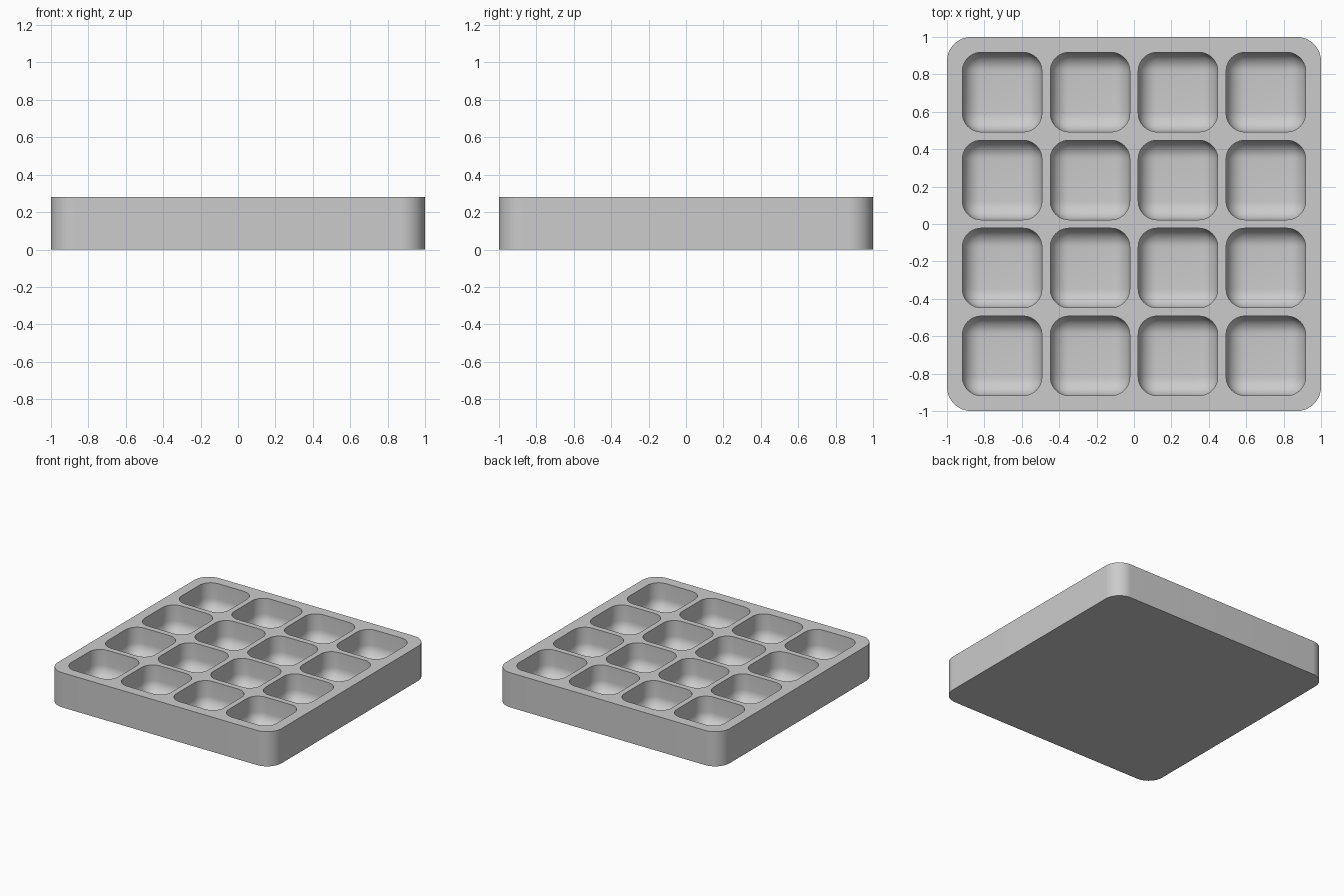
import bpy
import bmesh
import math
from mathutils import Matrix, Vector

SIZE, HEIGHT, OUTER_RADIUS = 2.0, 0.28, 0.13
PITCH, POCKET, POCKET_RADIUS, FLOOR = 0.47, 0.425, 0.1, 0.055

default = bpy.data.objects.get("Cube")
if default:
    bpy.data.objects.remove(default, do_unlink=True)

grey = bpy.data.materials.new("light grey")
grey.use_nodes = True
colour = (0.6, 0.6, 0.6, 1)
grey.diffuse_color = colour
grey.node_tree.nodes["Principled BSDF"].inputs["Base Color"].default_value = colour


def rounded_box(name, width, bottom, top, radius, segments, round_bottom=False):
    """Box with rounded upright edges, and optionally a rounded underside."""
    bm = bmesh.new()
    bmesh.ops.create_cube(bm, size=1, matrix=Matrix.Translation((0, 0, (bottom + top) / 2))
                          @ Matrix.Diagonal((width, width, top - bottom, 1)))

    def wanted(edge):
        a, b = (v.co.z for v in edge.verts)
        return abs(a - b) > 0.01 or (round_bottom and max(a, b) < bottom + 0.01)

    bmesh.ops.bevel(bm, geom=[e for e in bm.edges if wanted(e)], offset=radius,
                    segments=segments, profile=0.5, affect='EDGES')
    bmesh.ops.recalc_face_normals(bm, faces=bm.faces)
    mesh = bpy.data.meshes.new(name)
    bm.to_mesh(mesh)
    bm.free()
    mesh.materials.append(grey)
    obj = bpy.data.objects.new(name, mesh)
    bpy.context.collection.objects.link(obj)
    return obj


# Solid tray block
tray = rounded_box("tray", SIZE, 0, HEIGHT, OUTER_RADIUS, 16)

# Four by four grid of pockets
cutter = rounded_box("pocket_cutter", POCKET, FLOOR, HEIGHT + 0.2, POCKET_RADIUS, 10, True)
cutter.hide_render = True
start = -1.5 * PITCH
cutter.location = (start, start, 0)
for axis in (Vector((PITCH, 0, 0)), Vector((0, PITCH, 0))):
    array = cutter.modifiers.new("pocket_row", 'ARRAY')
    array.count = 4
    array.use_relative_offset = False
    array.use_constant_offset = True
    array.constant_offset_displace = axis

# Cut the pockets, then drop the cutter
cut = tray.modifiers.new("pockets", 'BOOLEAN')
cut.operation = 'DIFFERENCE'
cut.solver = 'EXACT'
cut.object = cutter
bpy.ops.object.select_all(action='DESELECT')
tray.select_set(True)
bpy.context.view_layer.objects.active = tray
bpy.ops.object.modifier_apply(modifier=cut.name)
bpy.data.objects.remove(cutter, do_unlink=True)

# Smooth curved walls, crisp rims
bpy.ops.object.shade_smooth_by_angle(angle=math.radians(30))
